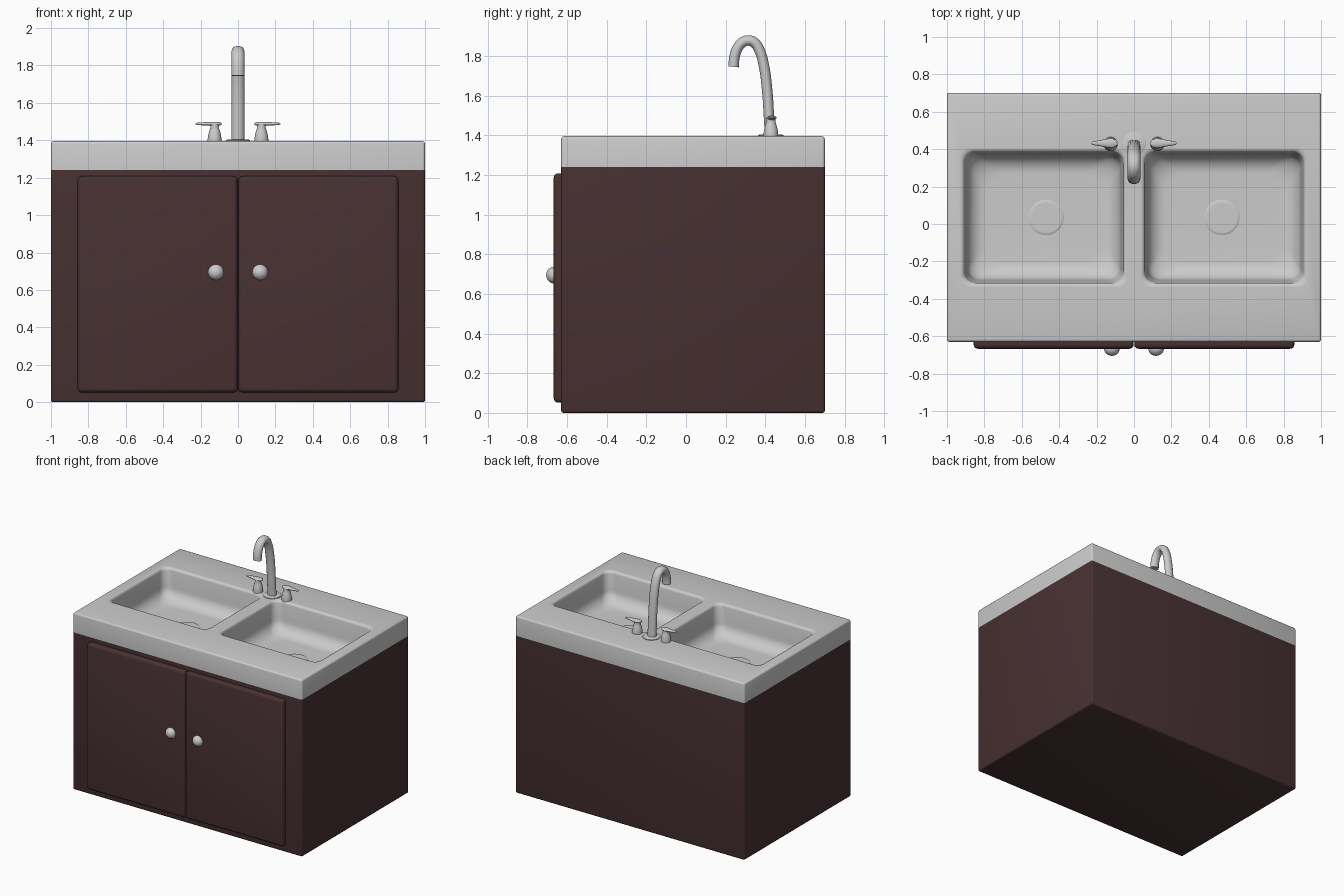
import bpy, bmesh, math
from mathutils import Vector

if "Cube" in bpy.data.objects:
    bpy.data.objects.remove(bpy.data.objects["Cube"])


def material(name, rgb):
    m = bpy.data.materials.new(name)
    m.diffuse_color = (*rgb, 1)
    m.use_nodes = True
    m.node_tree.nodes["Principled BSDF"].inputs["Base Color"].default_value = m.diffuse_color
    return m


WOOD = material("dark_brown_wood", (0.066, 0.031, 0.033))
STEEL = material("light_grey", (0.60, 0.60, 0.60))
TOP, BOTTOM = 1.395, 1.24      # counter heights
FLOOR = 1.16                   # basin floor


def finish(name, bm, mat, angle=35):
    me = bpy.data.meshes.new(name)
    bm.to_mesh(me)
    bm.free()
    me.materials.append(mat)
    ob = bpy.data.objects.new(name, me)
    bpy.context.collection.objects.link(ob)
    smooth(ob, angle)
    return ob


def smooth(ob, angle=35):
    bpy.ops.object.select_all(action='DESELECT')
    ob.select_set(True)
    bpy.context.view_layer.objects.active = ob
    bpy.ops.object.shade_smooth_by_angle(angle=math.radians(angle))


def box_bm(lo, hi, bevel=0, segs=3, pick=lambda e: True):
    bm = bmesh.new()
    bmesh.ops.create_cube(bm, size=1)
    for v in bm.verts:
        v.co = Vector([lo[i] + (v.co[i] + 0.5) * (hi[i] - lo[i]) for i in range(3)])
    if bevel:
        edges = [e for e in bm.edges if pick(e)]
        bmesh.ops.bevel(bm, geom=edges, offset=bevel, segments=segs, profile=0.5, affect='EDGES')
    return bm


def rounded_rect(cx, cy, hx, hy, r, n=8):
    # counter-clockwise outline
    pts = []
    for k, (sx, sy) in enumerate([(1, 1), (-1, 1), (-1, -1), (1, -1)]):
        for i in range(n + 1):
            a = math.pi / 2 * (k + i / n)
            pts.append((cx + sx * (hx - r) + r * math.cos(a), cy + sy * (hy - r) + r * math.sin(a)))
    return pts


def loft(bm, rings, cap_start=False, cap_end=True):
    loops = [[bm.verts.new(p) for p in ring] for ring in rings]
    for a, b in zip(loops, loops[1:]):
        for i in range(len(a)):
            j = (i + 1) % len(a)
            bm.faces.new((a[i], a[j], b[j], b[i]))
    if cap_end:
        bm.faces.new(loops[-1])
    if cap_start:
        bm.faces.new(loops[0][::-1])


def lathe(name, profile, centre, mat, n=32):
    # profile of (radius, z) from the top down
    bm = bmesh.new()
    cx, cy, cz = centre
    rings = [[(cx + r * math.cos(2 * math.pi * i / n), cy + r * math.sin(2 * math.pi * i / n), cz + z)
              for i in range(n)] for r, z in profile]
    loft(bm, rings, True, True)
    bmesh.ops.recalc_face_normals(bm, faces=bm.faces)
    return finish(name, bm, mat, 40)


# cabinet, open under the counter so the basins can hang inside
bm = box_bm((-1, -0.63, 0), (1, 0.70, BOTTOM), 0.012, 3,
            lambda e: min(v.co.z for v in e.verts) < 0.01)
bmesh.ops.delete(bm, geom=[f for f in bm.faces if f.normal.z > 0.9 and f.calc_center_median().z > 1.2],
                 context='FACES')
finish("cabinet", bm, WOOD)

# counter slab with two basin openings
counter = finish("counter", box_bm((-1, -0.63, BOTTOM), (1, 0.70, TOP), 0.014, 3,
                                   lambda e: max(v.co.z for v in e.verts) > TOP - 0.01), STEEL)
HX, HY, CX, CY, R = 0.445, 0.37, 0.482, 0.035, 0.05
bm = bmesh.new()
for s in (-1, 1):
    outline = rounded_rect(s * CX, CY, HX, HY, R)
    loft(bm, [[(x, y, z) for x, y in outline] for z in (TOP + 0.1, BOTTOM - 0.1)], True, True)
bmesh.ops.recalc_face_normals(bm, faces=bm.faces)
cutter = finish("opening_cutter", bm, STEEL)
cutter.hide_render = True
mod = counter.modifiers.new("openings", 'BOOLEAN')
mod.operation, mod.object, mod.solver = 'DIFFERENCE', cutter, 'EXACT'
bpy.context.view_layer.update()
cut = bpy.data.meshes.new_from_object(counter.evaluated_get(bpy.context.evaluated_depsgraph_get()))
counter.modifiers.clear()
counter.data = cut
bpy.data.objects.remove(cutter)
smooth(counter)

# basin section as (inset, z): rounded lip, sloping wall, wide fillet, floor
section = [(0.02 * (1 - math.cos(math.radians(a))), TOP - 0.02 + 0.02 * math.cos(math.radians(a)))
           for a in (0,)]
section += [(0.02 * math.sin(math.radians(a)), TOP - 0.02 * (1 - math.cos(math.radians(a))))
            for a in (22, 45, 67, 90)]
F = 0.10
section += [(0.035 + F * (1 - math.cos(math.radians(a))), FLOOR + F * (1 - math.sin(math.radians(a))))
            for a in range(0, 91, 10)]

for s, side in ((-1, "left"), (1, "right")):
    # basin bowl
    bm = bmesh.new()
    loft(bm, [[(x, y, z) for x, y in rounded_rect(s * CX, CY, HX - d, HY - d, R + 0.5 * d)]
              for d, z in section])
    finish(side + "_basin", bm, STEEL, 50)

    # drain
    lathe(side + "_drain", [(0.078, 0.008), (0.088, 0.008), (0.095, 0.004), (0.095, -0.01)],
          (s * 0.47, CY, FLOOR), STEEL)

    # door with rounded front edges
    x0, x1 = sorted((s * 0.002, s * 0.857))
    finish(side + "_door", box_bm((x0, -0.667, 0.052), (x1, -0.625, 1.208), 0.022, 4,
                                  lambda e: min(v.co.y for v in e.verts) < -0.64), WOOD)

    # door knob
    bm = bmesh.new()
    bmesh.ops.create_uvsphere(bm, u_segments=28, v_segments=16, radius=0.042)
    for v in bm.verts:
        v.co = Vector((v.co.x + s * 0.118, v.co.y * 0.93 - 0.666, v.co.z + 0.695))
    finish(side + "_knob", bm, STEEL, 60)

    # tap body
    lathe(side + "_tap_body", [(0.012, 0.098), (0.021, 0.094), (0.023, 0.082), (0.022, 0.075),
                               (0.027, 0.06), (0.034, 0.035), (0.037, 0.012), (0.037, -0.005)],
          (s * 0.125, 0.428, TOP), STEEL)

    # tap lever: tapering flat bar, lofted along x from (x, half width, half height)
    bm = bmesh.new()
    rings = []
    for x, w, h in [(0.088, 0.008, 0.004), (0.095, 0.018, 0.008), (0.115, 0.025, 0.011),
                    (0.14, 0.024, 0.011), (0.17, 0.018, 0.009), (0.205, 0.012, 0.007),
                    (0.22, 0.009, 0.006), (0.226, 0.004, 0.003)]:
        rings.append([(s * x, 0.432 + w * math.cos(t * math.pi / 8), TOP + 0.093 + h * math.sin(t * math.pi / 8))
                      for t in range(16)])
    loft(bm, rings, True, True)
    bmesh.ops.recalc_face_normals(bm, faces=bm.faces)
    finish(side + "_tap_lever", bm, STEEL, 50)

# faucet base flange
lathe("faucet_flange", [(0.058, 0.008), (0.064, 0.005), (0.064, -0.005)], (0, 0.428, TOP), STEEL)

# gooseneck spout: swept tube, widened sideways
path = [(0.425, 1.385), (0.418, 1.5), (0.409, 1.63), (0.393, 1.75), (0.372, 1.825), (0.346, 1.866),
        (0.315, 1.878), (0.282, 1.866), (0.257, 1.833), (0.244, 1.79), (0.240, 1.745)]
cu = bpy.data.curves.new("spout_path", 'CURVE')
cu.dimensions = '3D'
cu.bevel_depth, cu.bevel_resolution, cu.resolution_u = 0.027, 5, 5
cu.use_fill_caps = True
sp = cu.splines.new('BEZIER')
sp.bezier_points.add(len(path) - 1)
for p, (y, z) in zip(sp.bezier_points, path):
    p.co = (0, y, z)
    p.handle_left_type = p.handle_right_type = 'AUTO'
tmp = bpy.data.objects.new("spout_curve", cu)
bpy.context.collection.objects.link(tmp)
bpy.context.view_layer.update()
me = bpy.data.meshes.new_from_object(tmp.evaluated_get(bpy.context.evaluated_depsgraph_get()))
bpy.data.objects.remove(tmp)
bm = bmesh.new()
bm.from_mesh(me)
for v in bm.verts:
    v.co.x *= 1.26
bmesh.ops.remove_doubles(bm, verts=bm.verts, dist=1e-5)
bmesh.ops.recalc_face_normals(bm, faces=bm.faces)
finish("faucet_spout", bm, STEEL, 50)
